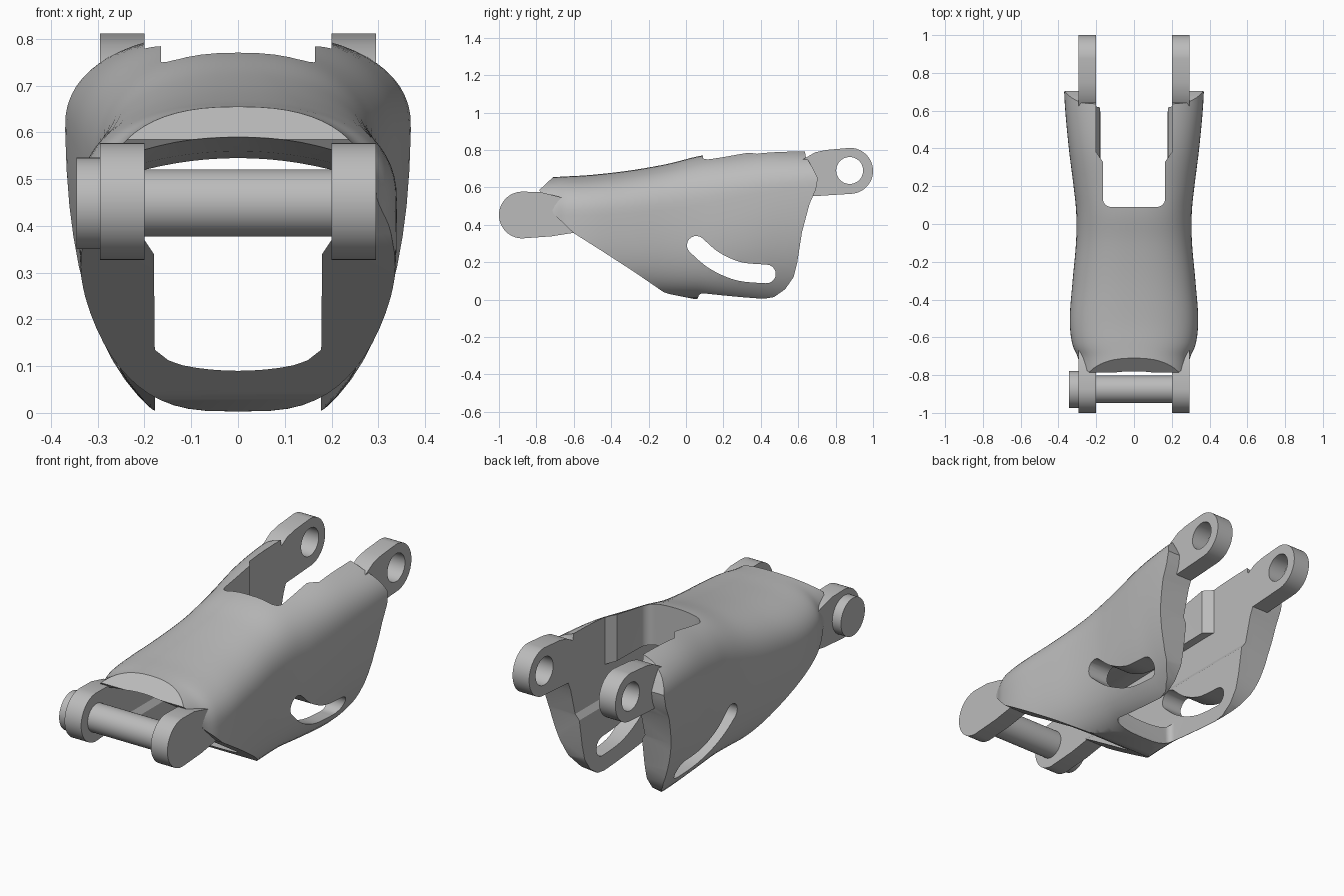
import bpy, bmesh, math
from mathutils import Vector

cube = bpy.data.objects.get("Cube")
if cube:
    bpy.data.objects.remove(cube, do_unlink=True)

grey = bpy.data.materials.new("satin grey")
grey.use_nodes = True
grey.diffuse_color = (0.5, 0.5, 0.5, 1)
grey.node_tree.nodes["Principled BSDF"].inputs["Base Color"].default_value = (0.5, 0.5, 0.5, 1)


def loft(name, rings):
    """Closed solid skinned through rings of equal point count."""
    bm = bmesh.new()
    loops = [[bm.verts.new(p) for p in ring] for ring in rings]
    n = len(loops[0])
    for a, b in zip(loops, loops[1:]):
        for i in range(n):
            j = (i + 1) % n
            bm.faces.new((a[i], a[j], b[j], b[i]))
    bm.faces.new(loops[0])
    bm.faces.new(loops[-1])
    bmesh.ops.recalc_face_normals(bm, faces=bm.faces)
    mesh = bpy.data.meshes.new(name)
    bm.to_mesh(mesh)
    bm.free()
    mesh.materials.append(grey)
    ob = bpy.data.objects.new(name, mesh)
    bpy.context.collection.objects.link(ob)
    return ob


def prism_x(name, outline, x0, x1):
    return loft(name, [[(x, y, z) for y, z in outline] for x in (x0, x1)])


def prism_z(name, outline, z0, z1):
    return loft(name, [[(x, y, z) for x, y in outline] for z in (z0, z1)])


def arc(cy, cz, r, a0, a1, n=24):
    return [(cy + r * math.cos(math.radians(a0 + (a1 - a0) * i / n)),
             cz + r * math.sin(math.radians(a0 + (a1 - a0) * i / n))) for i in range(n + 1)]


def activate(ob):
    bpy.ops.object.select_all(action='DESELECT')
    ob.select_set(True)
    bpy.context.view_layer.objects.active = ob


def boolean(ob, tool, operation='DIFFERENCE'):
    mod = ob.modifiers.new(operation, 'BOOLEAN')
    mod.operation, mod.solver, mod.object = operation, 'EXACT', tool
    activate(ob)
    bpy.ops.object.modifier_apply(modifier=mod.name)
    bpy.data.objects.remove(tool, do_unlink=True)


def spline(keys, steps):
    """Catmull-Rom through tuples of numbers."""
    pts = [Vector(k) for k in keys]
    pts = [pts[0]] + pts + [pts[-1]]
    out = []
    for a, b, c, d in zip(pts, pts[1:], pts[2:], pts[3:]):
        for s in range(steps):
            t = s / steps
            out.append(0.5 * (2 * b + (c - a) * t + (2 * a - 5 * b + 4 * c - d) * t * t
                              + (3 * b - a - 3 * c + d) * t ** 3))
    return out + [pts[-1]]


def section(y, w, top, mid, n=64):
    """Rounded section: soft crown above the widest line, belly slimmer toward the rear."""
    rear = min(max((y - 0.07) / 0.4, 0), 1)
    low = 0.003 - 0.063 * rear
    belly = 3.1 - 0.8 * rear
    ring = []
    for i in range(n):
        c, s = math.cos(2 * math.pi * i / n), math.sin(2 * math.pi * i / n)
        e, h = (2.4, top - mid) if s >= 0 else (belly, mid - low)
        ring.append((w * math.copysign(abs(c) ** (2 / e), c), y,
                     mid + h * math.copysign(abs(s) ** (2 / e), s)))
    return ring


# Body: station, half width, crown height, widest height
stations = [(-0.80, 0.288, 0.652, 0.45), (-0.71, 0.297, 0.655, 0.45), (-0.63, 0.328, 0.659, 0.45),
            (-0.50, 0.340, 0.667, 0.45), (-0.30, 0.325, 0.690, 0.46), (-0.10, 0.307, 0.725, 0.48),
            (0.06, 0.306, 0.765, 0.50), (0.20, 0.320, 0.785, 0.53), (0.40, 0.345, 0.812, 0.57),
            (0.60, 0.364, 0.815, 0.60), (0.75, 0.372, 0.812, 0.61)]
body = loft("body", [section(*key) for key in spline(stations, 5)])

# Trim the body to its side outline
outline = [(-0.71, 0.7), (-0.71, 0.655), (-0.785, 0.585), (-0.72, 0.5), (-0.71, 0.46), (-0.6, 0.355),
           (-0.45, 0.26), (-0.28, 0.15), (-0.12, 0.04), (-0.09, 0.03), (0.06, 0.0), (0.07, 0.025),
           (0.2, 0.012), (0.4, 0.002), (0.47, 0.013), (0.53, 0.055), (0.575, 0.12), (0.595, 0.2),
           (0.62, 0.36), (0.66, 0.51), (0.695, 0.59), (0.705, 0.65), (0.68, 0.7), (0.64, 0.765),
           (0.62, 0.9), (-0.7, 0.9)]
boolean(body, prism_x("trim", outline, -0.6, 0.6), 'INTERSECT')


# Hollow interior: arched ceiling and floor, wider above the lower walls
def hollow(y, ceiling):
    steps = [i / 6 - 1 for i in range(13)]
    upper = [(0.2 * u, y, ceiling - 0.025 * u * u) for u in steps]
    lower = [(0.178 * u, y, 0.09 + 0.025 * u * u + 0.02 * abs(u) ** 8) for u in reversed(steps)]
    return upper + [(0.2, y, 0.37), (0.18, y, 0.34)] + lower + [(-0.18, y, 0.34), (-0.2, y, 0.37)]


boolean(body, loft("cavity", [hollow(-0.95, 0.60), hollow(-0.78, 0.59), hollow(-0.6, 0.56),
                              hollow(-0.45, 0.545), hollow(0.3, 0.56), hollow(0.95, 0.56)]))


# Open channels behind the crown and the lower bridge
def channel(w, y0, r):
    left = arc(-w + r, y0 + r, r, 180, 270, 8)
    right = arc(w - r, y0 + r, r, 270, 360, 8)
    return left + right


boolean(body, prism_z("top_channel", channel(0.165, 0.09, 0.045) + [(0.165, 0.33), (0.2, 0.38),
        (0.2, 1), (-0.2, 1), (-0.2, 0.38), (-0.165, 0.33)], 0.45, 1))
boolean(body, prism_z("bottom_channel", channel(0.178, 0.068, 0.03) + [(0.178, 1), (-0.178, 1)],
                      -0.2, 0.3))

# Curved slot through both side walls
path = [Vector(p) for p in spline([(0.055, 0.29), (0.15, 0.21), (0.28, 0.152), (0.43, 0.137)], 8)]
above, below = [], []
for i, p in enumerate(path):
    t = (path[min(i + 1, len(path) - 1)] - path[max(i - 1, 0)]).normalized()
    side = Vector((-t.y, t.x)) * 0.05
    above.append(p + side)
    below.append(p - side)


def cap(centre, start, n=10):
    a0 = math.degrees(math.atan2(start.y - centre.y, start.x - centre.x))
    return arc(centre.x, centre.y, 0.05, a0, a0 - 180, n)[1:-1]


slot = above + cap(path[-1], above[-1]) + below[::-1] + cap(path[0], below[0])
boolean(body, prism_x("slot", [tuple(p) for p in slot], -0.6, 0.6))

# Lugs at both ends, mirrored left and right
front_lug = arc(-0.875, 0.452, 0.125, 90, 270) + [(-0.72, 0.338), (-0.6, 0.357), (-0.56, 0.42),
                                                  (-0.56, 0.5), (-0.68, 0.55), (-0.78, 0.575)]
rear_lug = arc(0.877, 0.688, 0.123, -90, 90) + [(0.75, 0.8), (0.69, 0.787), (0.6, 0.735),
                                                (0.55, 0.66), (0.62, 0.55), (0.72, 0.555)]
parts = [body]
for label, side in (("left", 1), ("right", -1)):
    parts.append(prism_x(label + "_front_lug", front_lug, side * 0.2, side * 0.295))
    lug = prism_x(label + "_rear_lug", rear_lug, side * 0.2, side * 0.295)
    boolean(lug, prism_x("bore", arc(0.875, 0.69, 0.072, 0, 352.5, 47), -0.5, 0.5))
    parts.append(lug)

# Hinge pin with a wider head on the right
parts.append(prism_x("hinge_pin", arc(-0.875, 0.449, 0.072, 0, 352.5, 47), -0.3, 0.294))
parts.append(prism_x("pin_head", arc(-0.875, 0.448, 0.098, 0, 352.5, 47), -0.345, -0.293))

for part in parts:
    activate(part)
    bpy.ops.object.shade_smooth_by_angle(angle=math.radians(28))
